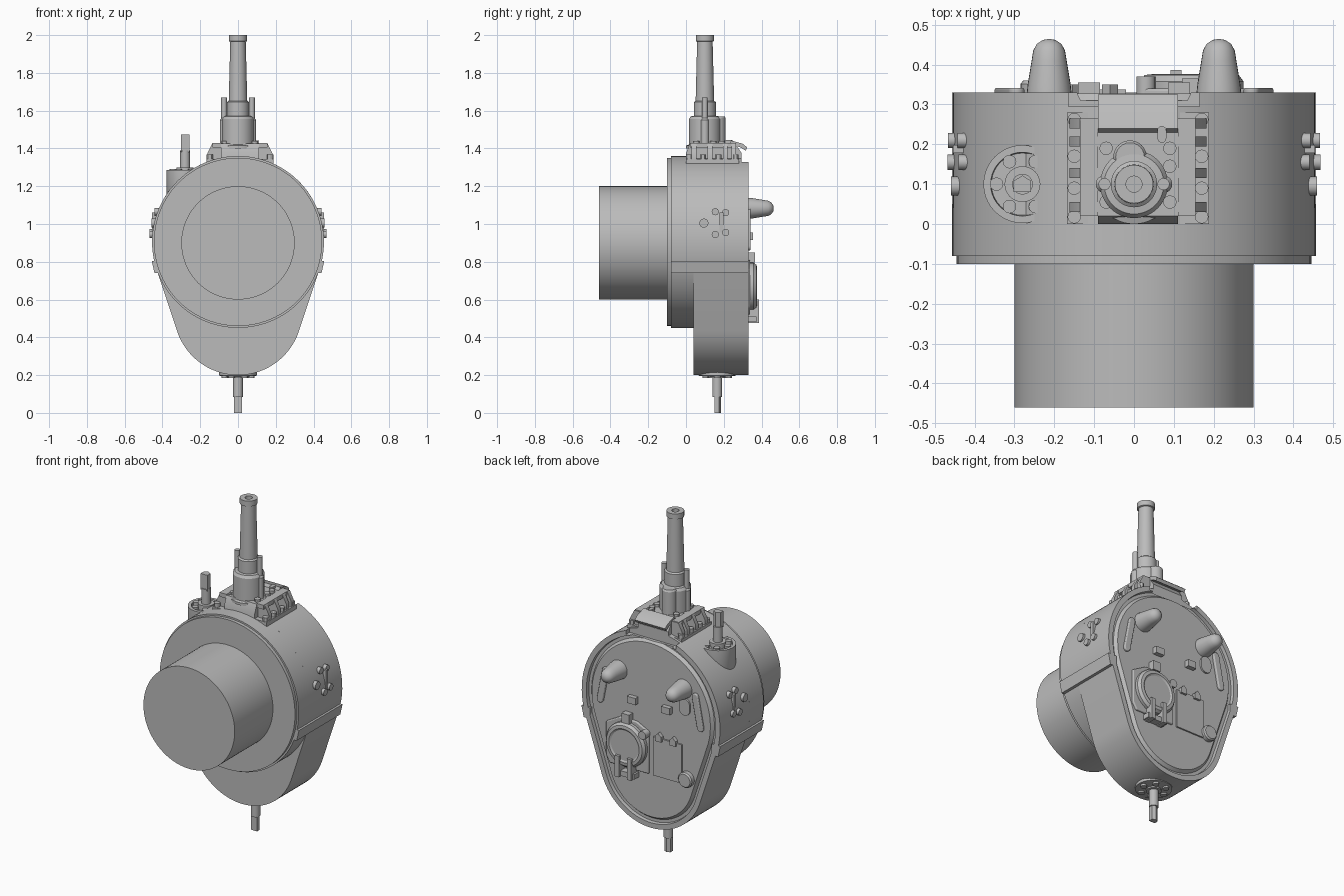
import bpy, bmesh
from math import sin, cos, pi, asin, radians
from mathutils import Matrix, Vector

old = bpy.data.objects.get("Cube")
if old:
    bpy.data.objects.remove(old)

grey = bpy.data.materials.new("plain_grey")
grey.use_nodes = True
grey.diffuse_color = (0.5, 0.5, 0.5, 1)
grey.node_tree.nodes["Principled BSDF"].inputs["Base Color"].default_value = (0.5, 0.5, 0.5, 1)

AXES = {
    "X": lambda u, v, w: (w, u, v),
    "Y": lambda u, v, w: (u, w, v),
    "Z": lambda u, v, w: (u, v, w),
}


def finish(name, bm, bevel=0):
    bmesh.ops.recalc_face_normals(bm, faces=bm.faces)
    me = bpy.data.meshes.new(name)
    bm.to_mesh(me)
    bm.free()
    me.materials.append(grey)
    ob = bpy.data.objects.new(name, me)
    bpy.context.collection.objects.link(ob)
    if bevel:
        mod = ob.modifiers.new("bevel", "BEVEL")
        mod.width, mod.segments = bevel, 3
    return ob


def prism(name, pts, a, b, axis="Y", bevel=0):
    """Extrude a closed 2D outline from a to b along an axis."""
    bm = bmesh.new()
    place = AXES[axis]
    ends = [[bm.verts.new(place(u, v, w)) for u, v in pts] for w in (a, b)]
    bm.faces.new(ends[0])
    bm.faces.new(ends[1])
    for i in range(len(pts)):
        j = (i + 1) % len(pts)
        bm.faces.new((ends[0][i], ends[0][j], ends[1][j], ends[1][i]))
    return finish(name, bm, bevel)


def box(name, x, y, z, bevel=0):
    pts = [(x[0], y[0]), (x[1], y[0]), (x[1], y[1]), (x[0], y[1])]
    return prism(name, pts, z[0], z[1], "Z", bevel)


def lathe(name, profile, centre, axis="Z", n=24):
    """Spin (radius, height) points round an axis; centre gives the other two coordinates."""
    bm = bmesh.new()
    place = AXES[axis]
    rings = []
    for r, h in profile:
        rings.append([bm.verts.new(place(centre[0] + r * cos(2 * pi * i / n),
                                         centre[1] + r * sin(2 * pi * i / n), h)) for i in range(n)])
    for lo, hi in zip(rings, rings[1:]):
        for i in range(n):
            j = (i + 1) % n
            bm.faces.new((lo[i], lo[j], hi[j], hi[i]))
    bm.faces.new(rings[0])
    bm.faces.new(rings[-1])
    return finish(name, bm)


def rod(name, r, a, b, centre, axis="Z", n=20):
    return lathe(name, [(r, a), (r, b)], centre, axis, n)


def capsule(p, q, r, n=8):
    """Outline of a rounded bar between two points."""
    p, q = Vector(p), Vector(q)
    d = (q - p).normalized()
    s = Vector((-d.y, d.x))
    return [c + r * (s * cos(k * pi / n) * f + d * sin(k * pi / n) * f)
            for c, f in ((q, 1), (p, -1)) for k in range(n + 1)]


def arc(cz, r, start, end, n):
    return [(r * cos(start + (end - start) * i / n), cz + r * sin(start + (end - start) * i / n))
            for i in range(n + 1)]


# Main housing: drum, front lip and wide barrel
TOP, LOW, R, R2 = 0.905, 0.54, 0.455, 0.34
rod("drum", R, -0.08, 0.05, (0, TOP), "Y", 96)
rod("drum_lip", 0.445, -0.1, -0.07, (0, TOP), "Y", 96)
rod("wide_barrel", 0.3, -0.46, -0.09, (0, 0.9), "Y", 96)

# Pear-shaped rear casing with recessed groove and raised back plate
tilt = asin((R - R2) / (TOP - LOW))
outline = arc(TOP, R, -tilt, pi + tilt, 64) + arc(LOW, R2, pi + tilt, 2 * pi - tilt, 40)
casing = prism("rear_casing", outline, 0.04, 0.33)
bm = bmesh.new()
bm.from_mesh(casing.data)
back = max(bm.faces, key=lambda f: f.calc_center_median().y)
for width, depth in ((0.03, 0), (0.003, -0.02), (0.018, 0), (0.014, 0.018)):
    bmesh.ops.inset_region(bm, faces=[back], thickness=width, depth=depth, use_even_offset=True)
bm.to_mesh(casing.data)
bm.free()
cutter = box("rim_notch_cutter", (-0.165, 0.165), (0.295, 0.4), (1.305, 1.5))
cutter.hide_render = True
cutter.hide_viewport = True
cutter.display_type = "WIRE"
mod = casing.modifiers.new("notch", "BOOLEAN")
mod.operation, mod.object = "DIFFERENCE", cutter

# Side ridges and bolt clusters
for s, side in ((1, "left"), (-1, "right")):
    prism(side + "_ridge", [(s * x, z) for x, z in ((0.4, 0.805), (0.457, 0.805), (0.442, 0.74), (0.4, 0.74))],
          -0.08, 0.33)
    for y, z, r in ((0.095, 1.005, 0.024), (0.155, 1.065, 0.019), (0.155, 0.945, 0.019),
                    (0.21, 1.06, 0.019), (0.21, 0.955, 0.019)):
        surf = (R * R - (z - TOP) ** 2) ** 0.5
        rod(side + "_side_bolt", r, s * (surf - 0.02), s * (surf + 0.015), (y, z), "X", 16)
    box(side + "_bolt_link", sorted((s * 0.42, s * 0.454)), (0.178, 0.198), (0.955, 1.06))

# Mast mount: core, rails, ribs and bolts
CX = 0.01
prism("mount_core", [(0, 1.3), (0.295, 1.3), (0.295, 1.375), (0.26, 1.425), (0.02, 1.425), (0, 1.375)],
      CX - 0.1, CX + 0.1, "X")
prism("mount_rear_flap", [(0.23, 1.425), (0.24, 1.442), (0.3, 1.425), (0.325, 1.405), (0.315, 1.388), (0.29, 1.405)],
      CX - 0.1, CX + 0.1, "X")
for s, side in ((1, "left"), (-1, "right")):
    def span(a, b):
        return sorted((CX + s * a, CX + s * b))
    box(side + "_mount_foot", span(0.09, 0.178), (0, 0.28), (1.29, 1.345))
    box(side + "_mount_top_rail", span(0.1, 0.145), (0.02, 0.26), (1.405, 1.43))
    for y in (0.03, 0.115, 0.195, 0.24):
        prism(side + "_mount_rib", [(CX + s * x, z) for x, z in
              ((0.09, 1.34), (0.172, 1.34), (0.172, 1.375), (0.145, 1.428), (0.09, 1.428))], y, y + 0.025)
    for y in (0.018, 0.09, 0.17, 0.262):
        rod(side + "_mount_bolt", 0.017, 1.33, 1.368, (CX + s * 0.16, y), n=12)
for x, y in ((-0.07, 0.19), (0.09, 0.19), (0.09, 0.145), (-0.07, 0.055), (0.09, 0.055)):
    rod("mount_core_bolt", 0.017, 1.41, 1.44, (x, y), n=12)
prism("mount_slot_lug", capsule((0.07, 0.215), (0.07, 0.235), 0.011), 1.41, 1.445, "Z")

# Mast: stepped tube with open tip, rear lobe and two side rods
lathe("mast", [(0.1, 1.4), (0.1, 1.415), (0.085, 1.42), (0.085, 1.555), (0.075, 1.57), (0.058, 1.572),
               (0.058, 1.645), (0.049, 1.652), (0.041, 1.965), (0.048, 1.968), (0.048, 2.0),
               (0.02, 2.0), (0.02, 1.96)], (0, 0.1), n=48)
lathe("mast_rear_lobe", [(0.042, 1.42), (0.042, 1.56), (0.036, 1.57)], (-0.01, 0.168))
for s, side in ((1, "left"), (-1, "right")):
    lathe(side + "_mast_lobe", [(0.022, 1.42), (0.022, 1.55), (0.015, 1.56), (0.015, 1.67)], (s * 0.074, 0.1))


def bolt_ring(name, cx, cy, ring, r, a, b):
    for i in range(6):
        t = i * pi / 3
        rod(name, r, a, b, (cx + ring * cos(t), cy + ring * sin(t)), n=12)


# Upper side port with keyed shaft
lathe("port_pedestal", [(0.06, 1.05), (0.098, 1.16), (0.098, 1.285), (0.08, 1.285), (0.078, 1.27), (0.05, 1.27)],
      (-0.28, 0.1), n=40)
bolt_ring("port_bolt", -0.28, 0.1, 0.065, 0.017, 1.25, 1.29)
lathe("port_shaft", [(0.045, 1.26), (0.045, 1.3), (0.026, 1.3), (0.026, 1.39)], (-0.28, 0.1))
prism("port_shaft_key", [(-0.302, 0.08), (-0.258, 0.08), (-0.258, 0.108), (-0.28, 0.122), (-0.302, 0.108)],
      1.38, 1.475, "Z")

# Bottom flange with keyed shaft
lathe("bottom_flange", [(0.1, 0.23), (0.1, 0.197), (0.05, 0.193)], (0, 0.165), n=40)
bolt_ring("bottom_bolt", 0, 0.165, 0.07, 0.018, 0.185, 0.21)
lathe("bottom_shaft", [(0.042, 0.21), (0.042, 0.185), (0.026, 0.185), (0.026, 0.085)], (0, 0.165))
prism("bottom_shaft_key", [(-0.02, 0.15), (0.02, 0.15), (0.02, 0.175), (0, 0.185), (-0.02, 0.175)], 0, 0.1, "Z")

# Back plate: domed knobs, slanted bars and small blocks
for s, side in ((1, "left"), (-1, "right")):
    lathe(side + "_dome_knob", [(0.057, 0.32), (0.054, 0.35), (0.044, 0.41), (0.04, 0.435), (0.031, 0.452),
                                (0.016, 0.462), (0.004, 0.464)], (s * 0.213, 1.083), "Y", 28)
    prism(side + "_slanted_bar", capsule((s * 0.295, 1.06), (s * 0.33, 0.88), 0.02), 0.32, 0.342, bevel=0.005)
    box(side + "_back_block", sorted((s * 0.085, s * 0.14)), (0.32, 0.355), (0.915, 0.955))
prism("small_pad", capsule((-0.225, 0.965), (-0.225, 0.995), 0.035), 0.32, 0.338)

# Round hatch with base plate, hinge and handle
prism("hatch_base", [(0.01, 0.52), (0.265, 0.52), (0.29, 0.56), (0.29, 0.76), (0.2, 0.81), (0.09, 0.81), (0.01, 0.77)],
      0.32, 0.34, bevel=0.006)
lathe("hatch_cover", [(0.13, 0.33), (0.13, 0.358), (0.118, 0.374), (0.1, 0.376), (0.09, 0.37)],
      (0.145, 0.665), "Y", 48)
box("hatch_hinge", (0.12, 0.17), (0.32, 0.365), (0.795, 0.85))
rod("hatch_latch", 0.024, 0.32, 0.37, (0.03, 0.755), "Y", 16)
for x in (0.105, 0.185):
    box("handle_prong", (x - 0.014, x + 0.014), (0.33, 0.386), (0.475, 0.6))
box("handle_bar", (0.08, 0.21), (0.325, 0.372), (0.48, 0.51))

# Flat access panel with clips and a round button
box("access_panel", (-0.205, -0.02), (0.32, 0.337), (0.52, 0.75))
for x in (-0.06, -0.155):
    prism("panel_clip", [(x - 0.02, 0.735), (x + 0.02, 0.735), (x + 0.02, 0.765), (x, 0.785), (x - 0.02, 0.765)],
          0.32, 0.35)
lathe("round_button", [(0.045, 0.32), (0.045, 0.352), (0.038, 0.36)], (-0.24, 0.555), "Y")

# Shading
bpy.ops.object.select_all(action="DESELECT")
for ob in bpy.context.collection.objects:
    if ob.type == "MESH" and not ob.hide_render:
        ob.select_set(True)
        bpy.context.view_layer.objects.active = ob
bpy.ops.object.shade_smooth_by_angle(angle=radians(30))
